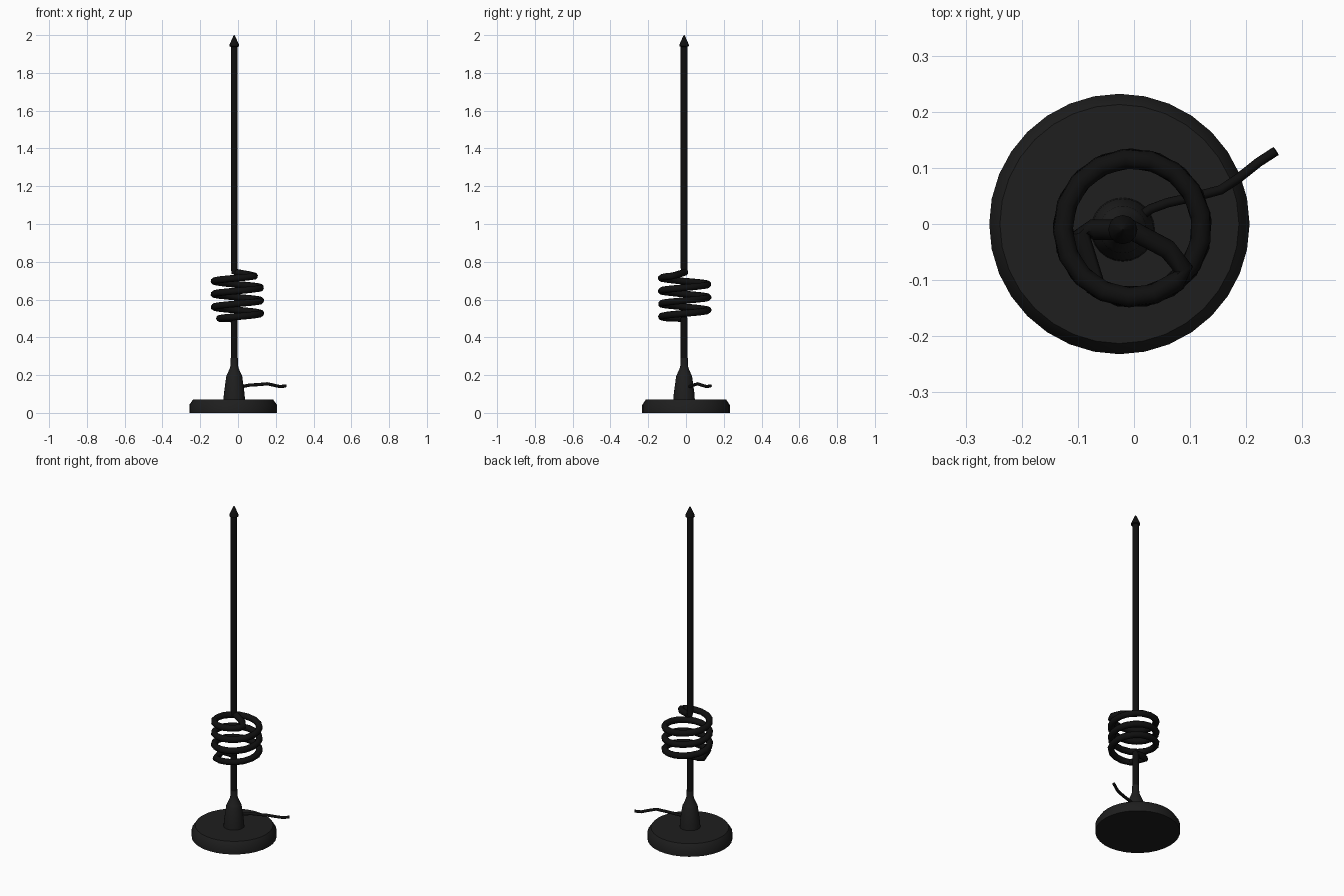
import bpy, bmesh, math
from mathutils import Vector

if "Cube" in bpy.data.objects:
    bpy.data.objects.remove(bpy.data.objects["Cube"])

def material(name, v):
    m = bpy.data.materials.new(name)
    m.diffuse_color = (v, v, v, 1)
    m.use_nodes = True
    m.node_tree.nodes["Principled BSDF"].inputs["Base Color"].default_value = m.diffuse_color
    return m

RUBBER = material("dark_grey", 0.013)
BLACK = material("black", 0.005)

def finish(name, bm, mat, angle=35):
    bmesh.ops.recalc_face_normals(bm, faces=bm.faces)
    me = bpy.data.meshes.new(name)
    bm.to_mesh(me)
    bm.free()
    ob = bpy.data.objects.new(name, me)
    bpy.context.collection.objects.link(ob)
    me.materials.append(mat)
    bpy.ops.object.select_all(action='DESELECT')
    ob.select_set(True)
    bpy.context.view_layer.objects.active = ob
    bpy.ops.object.shade_smooth_by_angle(angle=math.radians(angle))
    return ob

def skin(bm, rings):
    """Bridge successive rings of points and cap both ends."""
    vs = [[bm.verts.new(p) for p in r] for r in rings]
    n = len(vs[0])
    for a, b in zip(vs, vs[1:]):
        for i in range(n):
            bm.faces.new((a[i], a[(i + 1) % n], b[(i + 1) % n], b[i]))
    bm.faces.new(vs[0][::-1])
    bm.faces.new(vs[-1])

def lathe(name, profile, centre, sides, mat):
    bm = bmesh.new()
    skin(bm, [[(centre[0] + r * math.cos(2 * math.pi * i / sides),
                centre[1] + r * math.sin(2 * math.pi * i / sides), z)
               for i in range(sides)] for r, z in profile])
    bmesh.ops.remove_doubles(bm, verts=bm.verts, dist=1e-5)
    return finish(name, bm, mat)

def tube(name, path, radius, sides, mat):
    pts = [Vector(p) for p in path]
    rings, u = [], None
    for i, p in enumerate(pts):
        t = (pts[min(i + 1, len(pts) - 1)] - pts[max(i - 1, 0)]).normalized()
        if u is None:
            u = t.orthogonal()
        u = (u - t * u.dot(t)).normalized()   # carry the frame along the path
        w = t.cross(u)
        rings.append([p + radius * (u * math.cos(a) + w * math.sin(a))
                      for a in (2 * math.pi * k / sides for k in range(sides))])
    bm = bmesh.new()
    skin(bm, rings)
    return finish(name, bm, mat, 50)

AX = (-0.02, -0.01)

# Weighted magnetic base with chamfered rim
lathe("base_disc", [(0.232, 0), (0.232, 0.042), (0.213, 0.07)], (-0.026, 0), 32, RUBBER)

# Tapered collar that holds the mast
lathe("collar", [(0.057, 0.065), (0.055, 0.10), (0.042, 0.195), (0.037, 0.205),
                 (0.024, 0.235), (0.020, 0.25), (0.0195, 0.29)],
      AX, 24, RUBBER)

# Lower and upper mast
lathe("lower_mast", [(0.018, 0.27), (0.018, 0.505)], AX, 12, BLACK)
lathe("upper_mast", [(0.013, 0.735), (0.018, 0.765), (0.018, 1.945)], AX, 12, BLACK)

# Pointed tip
lathe("mast_tip", [(0.018, 1.938), (0.026, 1.942), (0.024, 1.952), (0.004, 1.997), (0.001, 2.0)],
      AX, 12, BLACK)

# Loading coil: three rising turns with links back to the mast at both ends
coil = [(-0.02, -0.01, 0.498), (-0.075, -0.01, 0.499), (-0.098, -0.018, 0.50)]
start, end, steps = -122, 3 * 360 - 50, 54
for i in range(steps + 1):
    d = start + (end - start) * i / steps
    a = math.radians(d)
    coil.append((-0.003 + 0.124 * math.cos(a), -0.007 + 0.124 * math.sin(a),
                 0.527 + 0.068 * d / 360))
coil += [(0.088, -0.08, 0.724), (0.06, -0.045, 0.732), (-0.015, -0.005, 0.745)]
tube("coil", coil, 0.0185, 8, BLACK)

# Short cable leaving the collar
tube("cable", [(-0.01, 0.0, 0.138), (0.03, 0.027, 0.141), (0.06, 0.038, 0.147),
               (0.11, 0.049, 0.15), (0.155, 0.061, 0.154), (0.188, 0.083, 0.147),
               (0.222, 0.11, 0.139), (0.253, 0.13, 0.143)], 0.0085, 8, BLACK)
